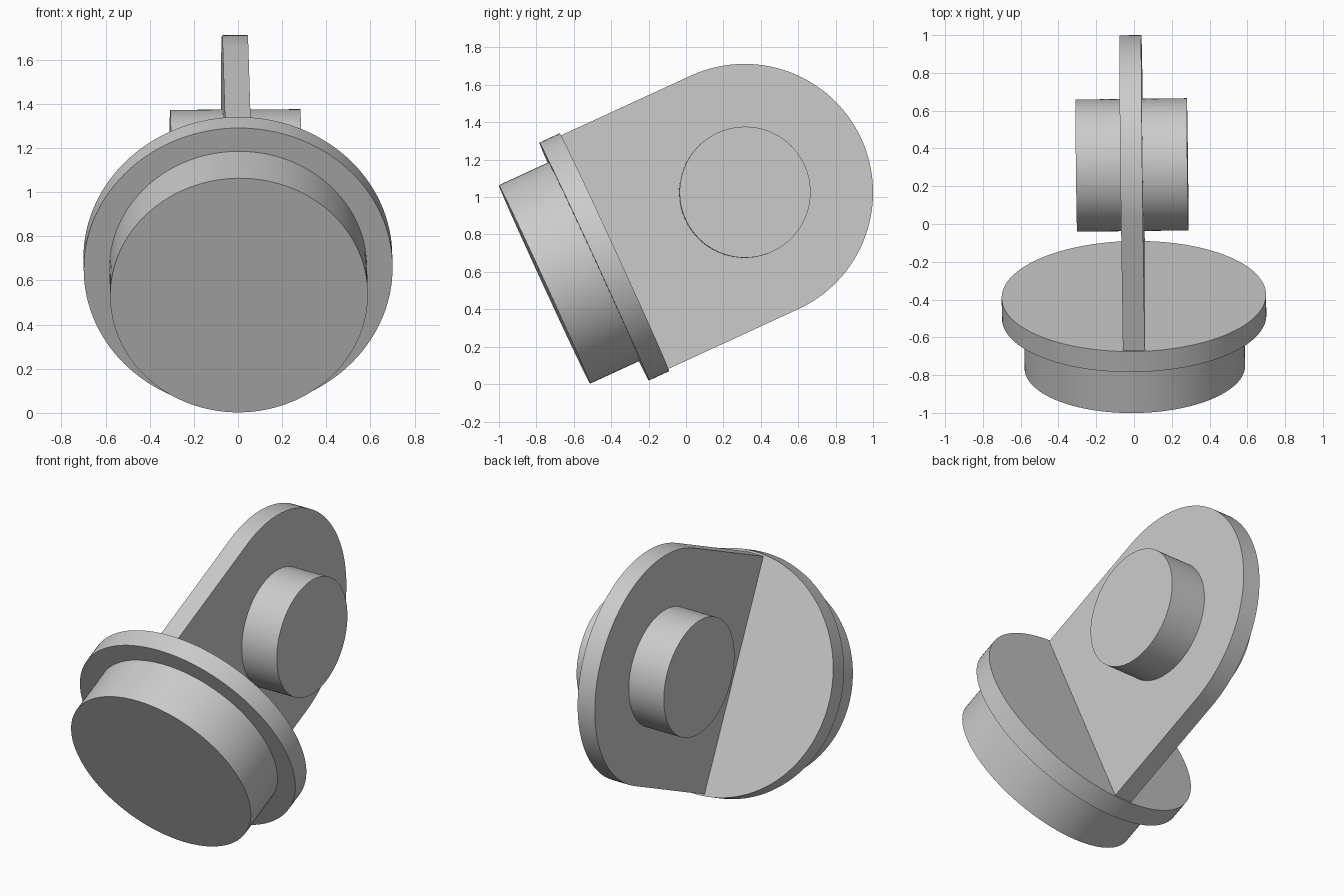
import bpy
import bmesh
from math import sin, cos, pi, radians
from mathutils import Matrix, Vector

cube = bpy.data.objects.get("Cube")
if cube:
    bpy.data.objects.remove(cube, do_unlink=True)

# Plain grey material
grey = bpy.data.materials.new("plain grey")
grey.use_nodes = True
colour = (0.6, 0.6, 0.6, 1)
grey.diffuse_color = colour
grey.node_tree.nodes["Principled BSDF"].inputs["Base Color"].default_value = colour

# The whole part leans back, with a very slight twist about its own upright;
# local y is the axis of the discs, local x the axis of the pin
PLACE = (Matrix.Translation((0, -0.437, 0.68))
         @ Matrix.Rotation(radians(24.7), 4, 'X')
         @ Matrix.Rotation(radians(0.75), 4, 'Z'))


def arc(radius, start, end, steps, centre=0.0):
    """Points (y or x, z) along an arc."""
    return [(centre + radius * cos(start + (end - start) * i / steps),
             radius * sin(start + (end - start) * i / steps))
            for i in range(steps + 1)]


def prism(name, outline, axis, low, high):
    """Extrude a closed outline along local x or y."""
    def point(p, depth):
        return (depth, p[0], p[1]) if axis == 'x' else (p[0], depth, p[1])

    bm = bmesh.new()
    face = bm.faces.new([bm.verts.new(point(p, low)) for p in outline])
    result = bmesh.ops.extrude_face_region(bm, geom=[face])
    moved = [v for v in result["geom"] if isinstance(v, bmesh.types.BMVert)]
    shift = Vector(point((0, 0), high - low))
    bmesh.ops.translate(bm, verts=moved, vec=shift)
    bmesh.ops.recalc_face_normals(bm, faces=bm.faces)
    mesh = bpy.data.meshes.new(name)
    bm.to_mesh(mesh)
    bm.free()
    mesh.materials.append(grey)
    obj = bpy.data.objects.new(name, mesh)
    bpy.context.collection.objects.link(obj)
    obj.matrix_world = PLACE
    bpy.ops.object.select_all(action='DESELECT')
    obj.select_set(True)
    bpy.context.view_layer.objects.active = obj
    bpy.ops.object.shade_smooth_by_angle(angle=radians(30))
    return obj


def circle(radius, centre=0.0):
    return arc(radius, 0, 2 * pi, 128, centre)[:-1]


FLANGE = 0.06       # half thickness of flange and plate
PIN_Y = 0.825       # pin centre along the disc axis

# Round base: narrow plug in front of a wider flange
prism("plug", circle(0.584), 'y', -0.352, -FLANGE)
prism("flange", circle(0.70), 'y', -FLANGE, FLANGE)

# Upright plate with a rounded far end
R = 0.687
outline = [(FLANGE - 0.01, -R)] + arc(R, -pi / 2, pi / 2, 64, PIN_Y) + [(FLANGE - 0.01, R)]
prism("plate", outline, 'x', -0.058, 0.058)

# Pin through the plate
prism("pin", circle(0.35, PIN_Y), 'x', -0.295, 0.295)
